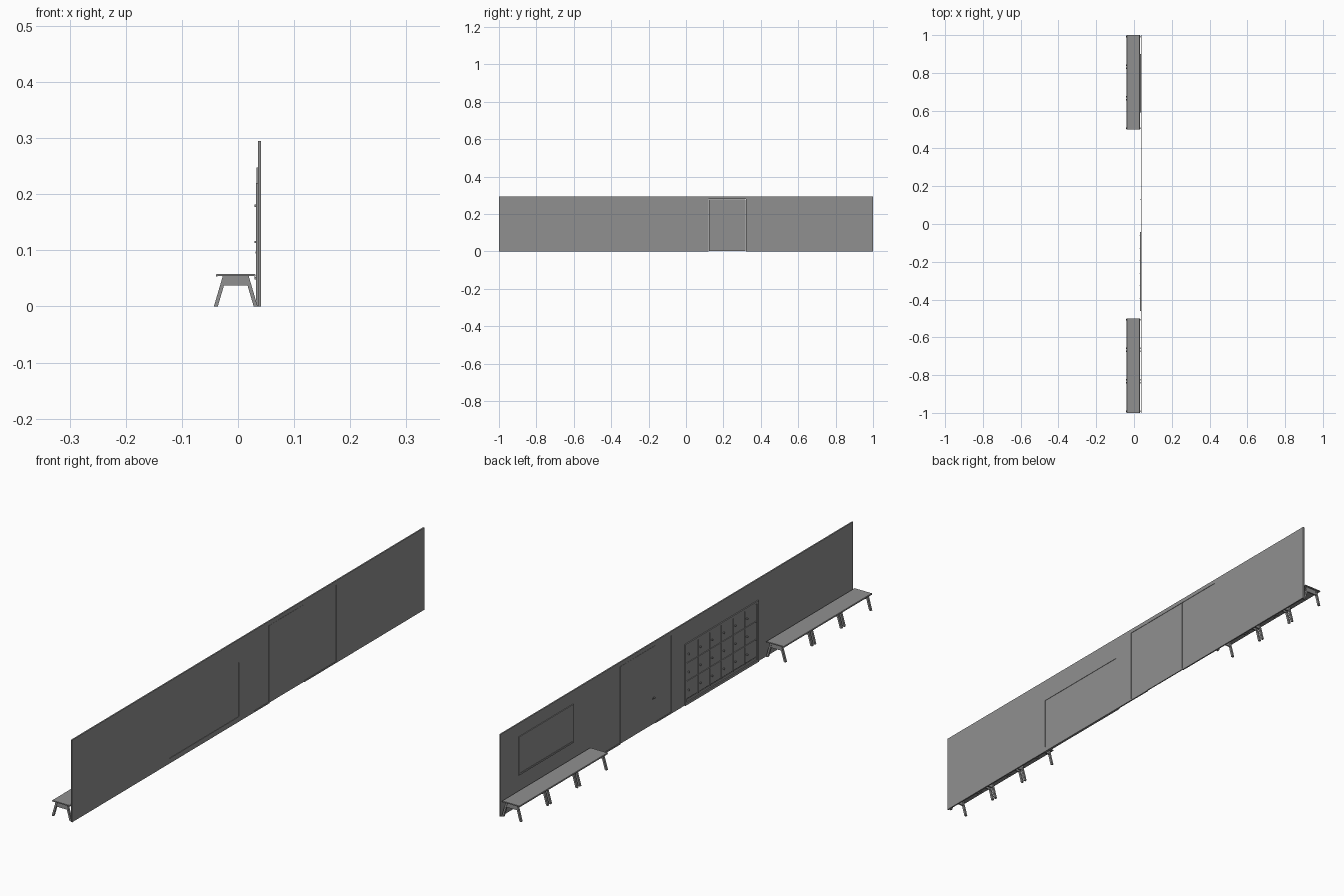
import bpy, bmesh

cube = bpy.data.objects.get("Cube")
if cube:
    bpy.data.objects.remove(cube, do_unlink=True)

grey = bpy.data.materials.new("plain grey")
grey.use_nodes = True
colour = (0.28, 0.28, 0.28, 1)
grey.diffuse_color = colour
grey.node_tree.nodes["Principled BSDF"].inputs["Base Color"].default_value = colour


def prism(bm, profile, y0, y1):
    """Extrude a closed x-z profile from y0 to y1."""
    face = bm.faces.new([bm.verts.new((x, y0, z)) for x, z in profile])
    ext = bmesh.ops.extrude_face_region(bm, geom=[face])
    moved = [v for v in ext["geom"] if isinstance(v, bmesh.types.BMVert)]
    bmesh.ops.translate(bm, verts=moved, vec=(0, y1 - y0, 0))


def box(bm, x, y, z):
    prism(bm, [(x[0], z[0]), (x[1], z[0]), (x[1], z[1]), (x[0], z[1])], *y)


def finish(bm, name):
    bmesh.ops.recalc_face_normals(bm, faces=bm.faces)
    mesh = bpy.data.meshes.new(name)
    bm.to_mesh(mesh)
    bm.free()
    mesh.materials.append(grey)
    obj = bpy.data.objects.new(name, mesh)
    bpy.context.collection.objects.link(obj)
    return obj


def boxes(name, items):
    bm = bmesh.new()
    for item in items:
        box(bm, *item)
    return finish(bm, name)


def frame(name, x, y, z, w):
    """Rectangular frame of bar width w inside the given y and z limits."""
    return boxes(name, [
        (x, (y[0], y[0] + w), z), (x, (y[1] - w, y[1]), z),
        (x, (y[0] + w, y[1] - w), (z[0], z[0] + w)),
        (x, (y[0] + w, y[1] - w), (z[1] - w, z[1]))])


# Wall built around the locker, door and side panel openings
wall_x = (0.036, 0.041)
top = 0.295
door_top = 0.28
locker_y, locker_z = (-0.45, -0.053), (0.018, 0.212)
boxes("wall", [
    (wall_x, (-1, locker_y[0]), (0, top)),
    (wall_x, locker_y, (0, locker_z[0])),
    (wall_x, locker_y, (locker_z[1], top)),
    (wall_x, (locker_y[1], 0.032), (0, top)),
    (wall_x, (0.032, 0.5), (door_top, top)),
    (wall_x, (0.5, 1), (0, top))])

# Door with recessed panels on both sides
for name, y in (("narrow_side_panel", (0.032, 0.118)), ("wide_side_panel", (0.32, 0.5))):
    boxes(name, [((0.0375, 0.0395), y, (0, door_top)),
                 (wall_x, y, (0, 0.005))])
boxes("door", [((0.0365, 0.0405), (0.122, 0.319), (0.002, door_top - 0.001))])
boxes("door_post", [(wall_x, (0.118, 0.1215), (0, door_top))])
boxes("door_handle", [((0.033, 0.037), (0.13, 0.133), (0.094, 0.098)),
                      ((0.031, 0.033), (0.13, 0.144), (0.094, 0.098))])

# Lockers: back panel, outer frame, dividers, doors and knobs
boxes("locker_back", [((0.0375, 0.0395), locker_y, locker_z)])
frame("locker_frame", (0.032, 0.037), (-0.46, -0.043), (0, 0.22), 0.009)
columns, rows = 6, 3
cell_y = (locker_y[1] - locker_y[0]) / columns
cell_z = (locker_z[1] - locker_z[0]) / rows
boxes("locker_dividers",
      [((0.033, 0.0375), (y - 0.002, y + 0.002), locker_z)
       for y in (locker_y[0] + i * cell_y for i in range(1, columns))]
      + [((0.033, 0.0375), locker_y, (z - 0.002, z + 0.002))
         for z in (locker_z[0] + i * cell_z for i in range(1, rows))])
doors, knobs = [], []
for i in range(columns):
    for j in range(rows):
        y = locker_y[0] + i * cell_y
        z = locker_z[0] + j * cell_z
        doors.append(((0.0345, 0.0375), (y + 0.003, y + cell_y - 0.003),
                      (z + 0.003, z + cell_z - 0.003)))
        mid = z + cell_z / 2
        knobs.append(((0.029, 0.0345), (y + cell_y - 0.011, y + cell_y - 0.007),
                      (mid - 0.002, mid + 0.002)))
boxes("locker_doors", doors)
boxes("locker_knobs", knobs)

# Notice board
frame("board_frame", (0.033, 0.0365), (0.59, 0.9), (0.11, 0.248), 0.006)
boxes("board_panel", [((0.0345, 0.0365), (0.596, 0.894), (0.116, 0.242))])

# Benches: two rows of three, each standing on a trestle at both ends
mid_x = -0.004
seat = [(-0.032, 0.054), (-0.035, 0.0535), (-0.0355, 0.056), (-0.034, 0.058)]
leg = [(-0.039, 0), (-0.032, 0), (-0.016, 0.0545), (-0.023, 0.0545)]
apron = [(-0.022, 0.037), (0.022, 0.037), (0.019, 0.0545), (-0.019, 0.0545)]


def shift(profile, side=1):
    return [(mid_x + side * x, z) for x, z in profile]


length = 0.5 / 3
for row, start in (("front", -1), ("back", 0.5)):
    for n in range(3):
        y0 = start + n * length
        y1 = y0 + length
        bm = bmesh.new()
        prism(bm, shift(seat) + shift(seat, -1)[::-1], y0, y1)
        finish(bm, f"{row}_bench_seat_{n + 1}")
        bm = bmesh.new()
        for y in (y0 + 0.008, y1 - 0.008):
            for side in (1, -1):
                prism(bm, shift(leg, side), y - 0.004, y + 0.004)
            prism(bm, shift(apron), y - 0.0025, y + 0.0025)
        finish(bm, f"{row}_bench_legs_{n + 1}")
